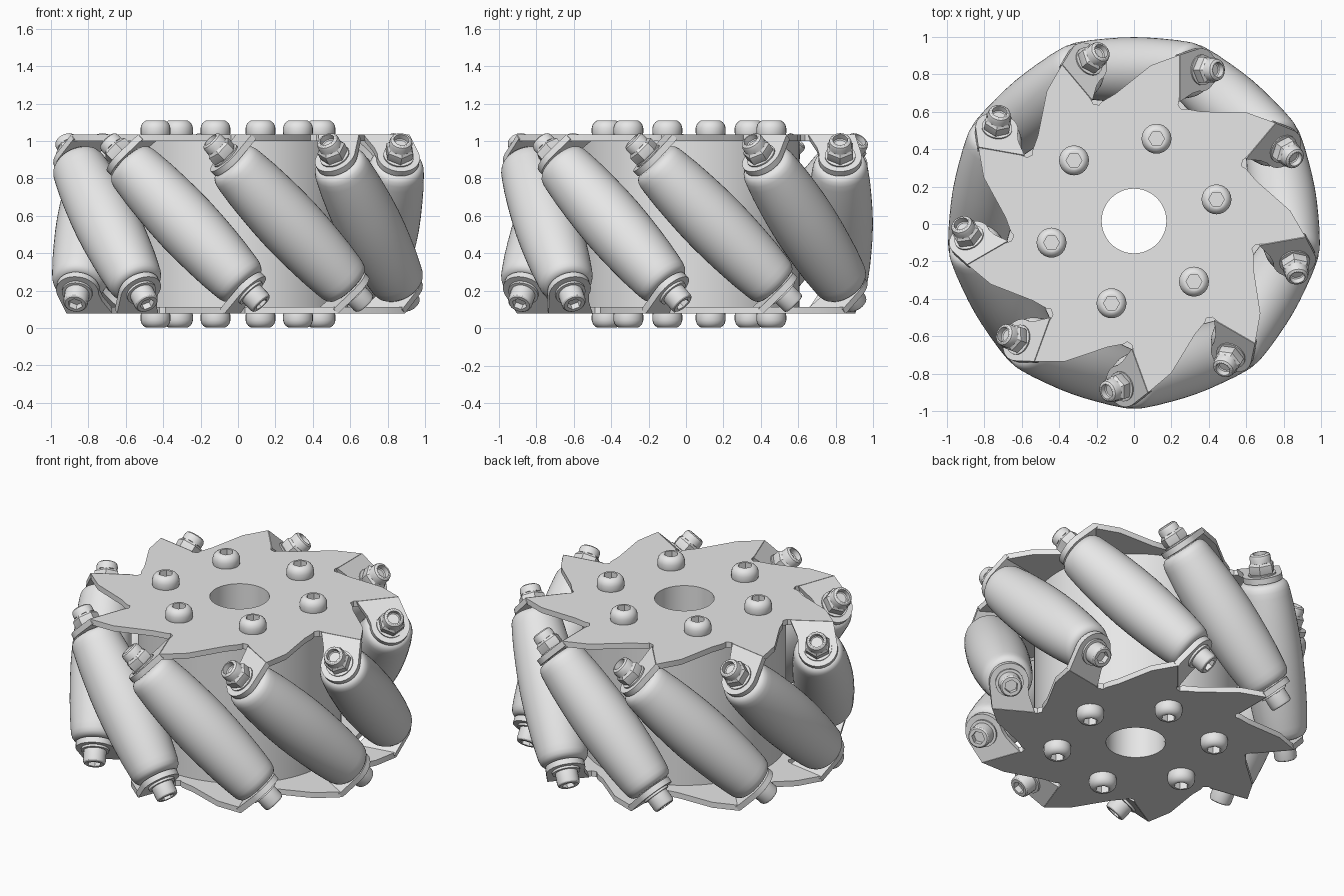
import bpy, bmesh
from math import sin, cos, pi, radians
from mathutils import Matrix, Vector

cube = bpy.data.objects.get("Cube")
if cube:
    bpy.data.objects.remove(cube, do_unlink=True)

COUNT = 9
MID = Matrix.Translation((0, 0.016, 0.556))      # wheel centre
AXLE_RADIUS = 0.808                              # roller axis distance from centre
PLATE_Z, THICK = 0.461, 0.035

grey = bpy.data.materials.new("light_grey")
grey.use_nodes = True
grey.diffuse_color = (0.8, 0.8, 0.8, 1)
grey.node_tree.nodes["Principled BSDF"].inputs["Base Color"].default_value = (0.8, 0.8, 0.8, 1)


def finish(bm, name):
    bmesh.ops.recalc_face_normals(bm, faces=bm.faces)
    mesh = bpy.data.meshes.new(name)
    bm.to_mesh(mesh)
    bm.free()
    mesh.materials.append(grey)
    mesh.shade_smooth()
    mesh.set_sharp_from_angle(angle=radians(32))
    return mesh


def place(name, mesh, matrix):
    obj = bpy.data.objects.new(name, mesh)
    bpy.context.collection.objects.link(obj)
    obj.matrix_world = MID @ matrix


def lathe(name, profile, seg=24, closed=False):
    """Turn (radius, z) points about z; a third item makes that ring hexagonal."""
    bm = bmesh.new()
    rings = []
    for r, z, *hexagonal in profile:
        ring = []
        for i in range(seg):
            a = 2 * pi * i / seg
            k = cos(pi / 6) / cos(a % (pi / 3) - pi / 6) if hexagonal else 1
            ring.append(bm.verts.new((r * k * cos(a), r * k * sin(a), z)))
        rings.append(ring)
    pairs = list(zip(rings, rings[1:]))
    if closed:
        pairs.append((rings[-1], rings[0]))
    else:
        bm.faces.new(rings[0])
        bm.faces.new(rings[-1])
    for lo, hi in pairs:
        for i in range(seg):
            j = (i + 1) % seg
            bm.faces.new((lo[i], lo[j], hi[j], hi[i]))
    return finish(bm, name)


def sheet(name, loops, z, thick):
    """Flat sheet from closed outlines (later loops are holes), extruded upward."""
    bm = bmesh.new()
    edges = []
    for loop in loops:
        vs = [bm.verts.new((x, y, z)) for x, y in loop]
        edges += [bm.edges.new((vs[i - 1], vs[i])) for i in range(len(vs))]
    bmesh.ops.triangle_fill(bm, edges=edges, use_beauty=True, normal=(0, 0, 1))
    ext = bmesh.ops.extrude_face_region(bm, geom=bm.faces[:])
    top = [v for v in ext["geom"] if isinstance(v, bmesh.types.BMVert)]
    bmesh.ops.translate(bm, verts=top, vec=(0, 0, thick))
    return finish(bm, name)


def arc(cx, cy, r, start, end, n):
    return [(cx + r * cos(radians(start + (end - start) * i / n)),
             cy + r * sin(radians(start + (end - start) * i / n))) for i in range(n + 1)]


# Saw-toothed side plate: one tooth repeated around the wheel
tooth = [(-0.172, 0.638), (-0.10, 0.68), (0.09, 0.832), (0.242, 0.888),
         (0.242, 0.66), (0.236, 0.62), (0.255, 0.595)]
outline = []
for k in range(COUNT):
    turn = Matrix.Rotation(-2 * pi * k / COUNT, 2)
    outline += [tuple(turn @ Vector(p)) for p in tooth]
bore = arc(0, 0, 0.173, 0, 352.5, 47)
plate = sheet("side_plate", [outline, bore], PLATE_Z - THICK / 2, THICK)

# Bent tab that carries a roller end
tab_outline = [(-0.165, 0.08)] + arc(0, 0, 0.115, 100, -100, 16) + [(-0.07, -0.125), (-0.165, -0.17)]
tab = sheet("roller_tab", [tab_outline], 0.477, THICK)

# Barrel roller with rounded ends
half = [(0.175, 0), (0.173, 0.1), (0.168, 0.2), (0.161, 0.3), (0.151, 0.39),
        (0.146, 0.425), (0.138, 0.448), (0.125, 0.463), (0.108, 0.47), (0.06, 0.472)]
roller = lathe("roller", [(r, -z) for r, z in half[:0:-1]] + half, 48)

# Lock nut (upper end) and socket bolt (lower end) of each roller axle
nut = lathe("lock_nut", [(0.06, 0.47), (0.082, 0.51), (0.082, 0.52), (0.074, 0.521, 1), (0.078, 0.53, 1),
                         (0.078, 0.572, 1), (0.066, 0.585, 1), (0.062, 0.587), (0.062, 0.615),
                         (0.057, 0.63), (0.047, 0.637), (0.04, 0.637), (0.04, 0.605), (0.034, 0.6)])
bolt = lathe("axle_bolt", [(0.06, 0.47), (0.082, 0.51), (0.082, 0.525), (0.066, 0.526), (0.066, 0.59),
                           (0.063, 0.6), (0.056, 0.606), (0.04, 0.606, 1), (0.04, 0.57, 1)])

# Button-head screw holding the plates
button = lathe("plate_screw", [(0.078, 0), (0.08, 0.01), (0.08, 0.035), (0.075, 0.053), (0.065, 0.066),
                               (0.053, 0.074), (0.048, 0.075), (0.042, 0.075, 1), (0.042, 0.03, 1)])

# Hub drum between the plates
inner = PLATE_Z - THICK / 2
drum = lathe("hub_drum", [(0.173, -inner), (0.59, -inner), (0.59, inner), (0.173, inner)], 72, True)
place("hub_drum", drum, Matrix())

sides = (("upper", Matrix()), ("lower", Matrix.Rotation(pi, 4, 'Y')))
tilt = Matrix.Translation((0, AXLE_RADIUS, 0)) @ Matrix.Rotation(pi / 4, 4, 'Y')

for side, flip in sides:
    place(f"{side}_plate", plate, flip)
    for k in range(6):
        a = radians(74.7 + 60 * k)
        x = 0.456 * cos(a) * (1 if side == "upper" else -1)
        seat = Matrix.Translation((x, 0.456 * sin(a), PLATE_Z + THICK / 2))
        place(f"{side}_plate_screw_{k + 1}", button, flip @ seat)

for k in range(COUNT):
    spin = Matrix.Rotation(2 * pi * k / COUNT, 4, 'Z')
    place(f"roller_{k + 1}", roller, spin @ tilt)
    for side, flip in sides:
        place(f"{side}_roller_tab_{k + 1}", tab, spin @ flip @ tilt)
        place(f"{side}_axle_end_{k + 1}", nut if side == "upper" else bolt, spin @ flip @ tilt)
